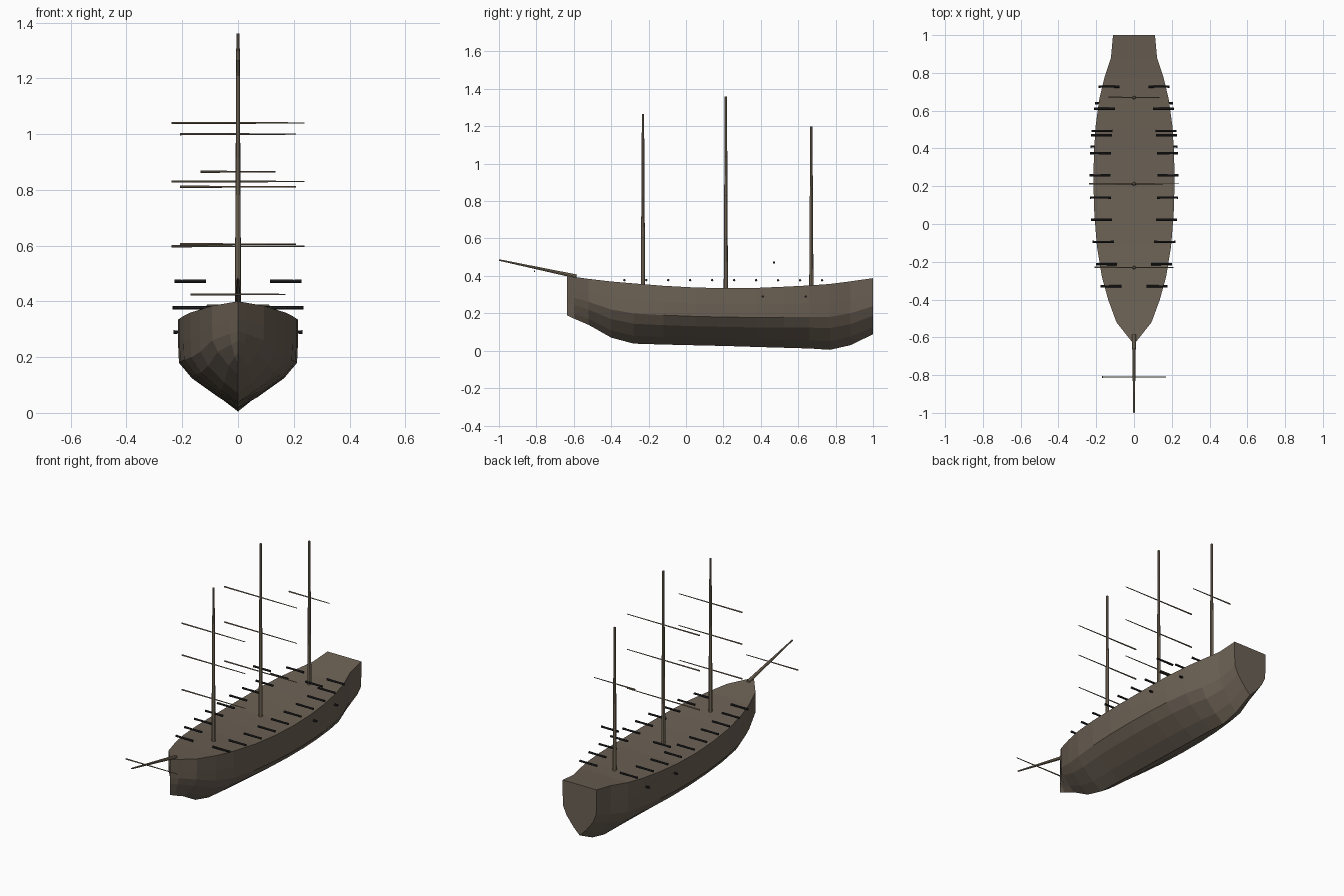
import bpy, bmesh
from mathutils import Vector

if "Cube" in bpy.data.objects:
    bpy.data.objects.remove(bpy.data.objects["Cube"])


def material(name, rgb):
    m = bpy.data.materials.new(name)
    m.diffuse_color = (*rgb, 1)
    m.use_nodes = True
    m.node_tree.nodes["Principled BSDF"].inputs["Base Color"].default_value = m.diffuse_color
    return m


HULL = material("hull_wood", (0.15, 0.12, 0.09))
SPAR = material("spar_wood", (0.24, 0.19, 0.13))
IRON = material("dark_iron", (0.02, 0.02, 0.022))


def finish(name, bm, mat):
    bmesh.ops.recalc_face_normals(bm, faces=bm.faces)
    me = bpy.data.meshes.new(name)
    bm.to_mesh(me)
    bm.free()
    me.materials.append(mat)
    ob = bpy.data.objects.new(name, me)
    bpy.context.collection.objects.link(ob)
    return ob


def rod(bm, a, b, r1, r2, sides=8):
    a, b = Vector(a), Vector(b)
    d = b - a
    mat = d.to_track_quat('Z', 'Y').to_matrix().to_4x4()
    mat.translation = (a + b) / 2
    bmesh.ops.create_cone(bm, cap_ends=True, segments=sides, radius1=r1,
                          radius2=r2, depth=d.length, matrix=mat)


def spar(name, a, b, r1, r2):
    bm = bmesh.new()
    rod(bm, a, b, r1, r2)
    return finish(name, bm, SPAR)


# hull: stations of (y, half width, keel z, deck z)
stations = [(-0.637, 0.0, 0.19, 0.40), (-0.60, 0.03, 0.172, 0.395),
            (-0.52, 0.093, 0.138, 0.384), (-0.40, 0.137, 0.07, 0.37),
            (-0.28, 0.17, 0.038, 0.36), (-0.12, 0.196, 0.033, 0.347),
            (0.05, 0.21, 0.029, 0.338), (0.22, 0.215, 0.025, 0.334),
            (0.38, 0.212, 0.02, 0.336), (0.52, 0.203, 0.016, 0.342),
            (0.66, 0.184, 0.012, 0.349), (0.77, 0.158, 0.005, 0.357),
            (0.88, 0.122, 0.03, 0.371), (1.0, 0.111, 0.088, 0.388)]
# cross-section as fractions of half width and height
section = [(0.36, 0.13), (0.78, 0.33), (0.985, 0.5), (1.0, 0.72), (1.0, 1.0)]


def hull():
    bm = bmesh.new()
    rings = []
    for y, w, k, d in stations:
        right = [(w * fx, y, k + (d - k) * fz) for fx, fz in section]
        left = [(-x, yy, z) for x, yy, z in reversed(right)]
        rings.append([bm.verts.new(p) for p in [(0, y, k)] + right + left])
    n = len(rings[0])
    for r, s in zip(rings, rings[1:]):
        for i in range(n):
            j = (i + 1) % n
            bm.faces.new((r[i], r[j], s[j], s[i]))
    bm.faces.new(rings[-1])
    bmesh.ops.remove_doubles(bm, verts=bm.verts, dist=0.0005)
    finish("hull", bm, HULL)


hull()

# masts with their yards: name, y, base z, top z, yard half length, yard heights
masts = [("fore", -0.23, 0.34, 1.265, 0.208, (0.605, 0.811, 1.0)),
         ("main", 0.213, 0.32, 1.36, 0.239, (0.598, 0.83, 1.04)),
         ("mizzen", 0.67, 0.335, 1.2, 0.134, (0.865,))]
for name, y, z0, z1, half, heights in masts:
    spar(name + "_mast", (0, y, z0), (0, y, z1), 0.0115, 0.006)
    for i, z in enumerate(heights):
        spar(f"{name}_yard_{i + 1}", (-half, y, z), (half, y, z), 0.0042, 0.0022)

# bowsprit and its yard
spar("bowsprit", (0, -0.585, 0.397), (0, -0.999, 0.485), 0.0105, 0.004)
spar("bowsprit_yard", (-0.17, -0.81, 0.425), (0.17, -0.81, 0.425), 0.004, 0.0022)


def half_width(y):
    for (y0, w0, *_), (y1, w1, *_) in zip(stations, stations[1:]):
        if y0 <= y <= y1:
            return w0 + (w1 - w0) * (y - y0) / (y1 - y0)


# cannon rows mirrored on both sides
def cannons(name, ys, z):
    bm = bmesh.new()
    for y in ys:
        out = half_width(y) + 0.021
        for s in (-1, 1):
            rod(bm, (s * (out - 0.112), y, z), (s * (out - 0.025), y, z), 0.0065, 0.0055)
            rod(bm, (s * (out - 0.025), y, z), (s * out, y, z), 0.0058, 0.0065)
    finish(name, bm, IRON)


cannons("deck_cannons", [-0.33 + 0.1175 * i for i in range(10)], 0.377)
cannons("upper_cannons", [0.47], 0.472)
cannons("lower_cannons", [0.41, 0.64], 0.29)
